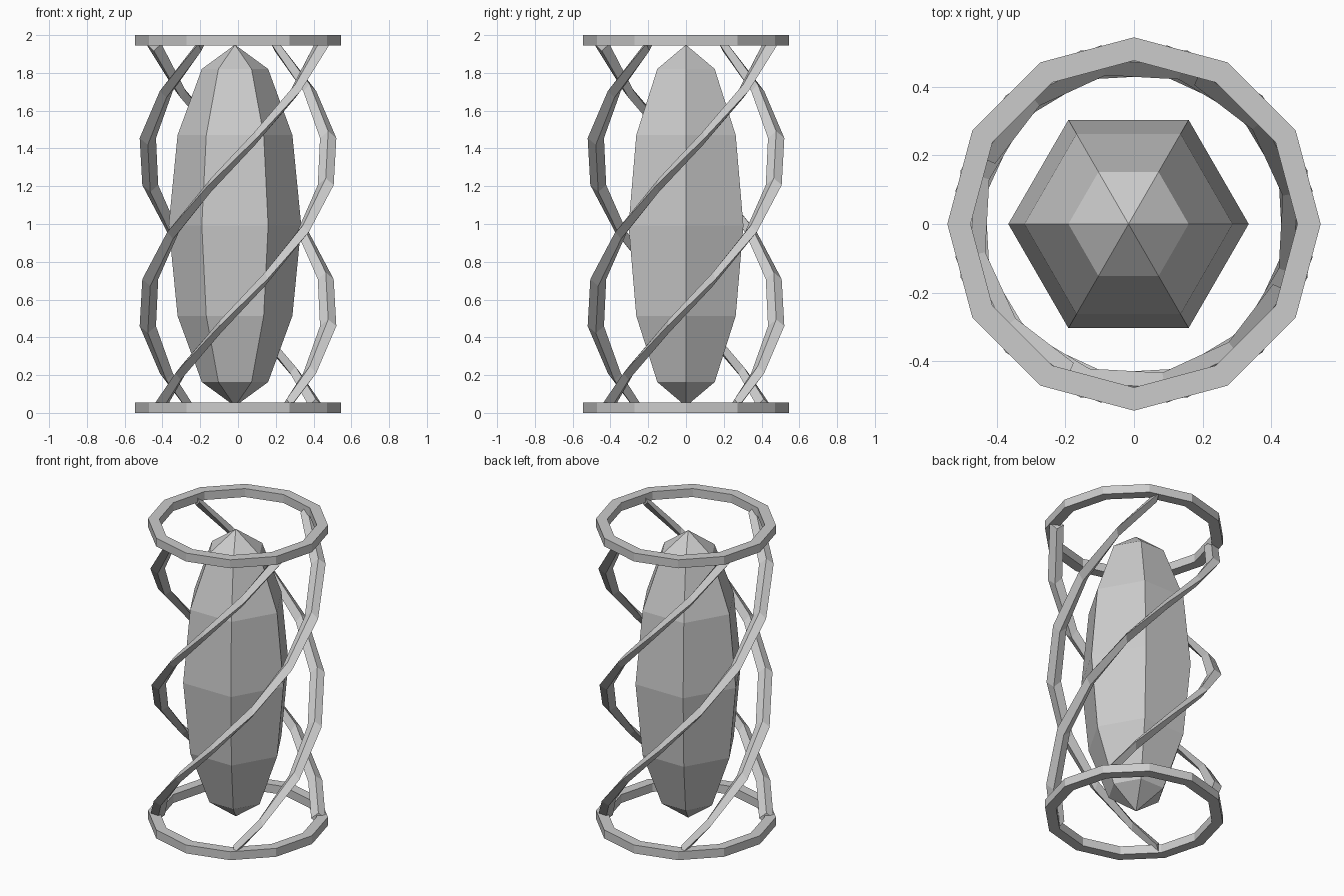
import bpy, bmesh
from math import sin, cos, pi, radians

cube = bpy.data.objects.get("Cube")
if cube:
    bpy.data.objects.remove(cube, do_unlink=True)

grey = bpy.data.materials.new("plain_grey")
grey.use_nodes = True
grey.diffuse_color = (0.6, 0.6, 0.6, 1)
grey.node_tree.nodes["Principled BSDF"].inputs["Base Color"].default_value = (0.6, 0.6, 0.6, 1)


def finish(name, bm):
    """Turn a bmesh into a flat shaded grey object."""
    bmesh.ops.remove_doubles(bm, verts=bm.verts, dist=1e-5)
    bmesh.ops.recalc_face_normals(bm, faces=bm.faces)
    mesh = bpy.data.meshes.new(name)
    bm.to_mesh(mesh)
    bm.free()
    mesh.materials.append(grey)
    obj = bpy.data.objects.new(name, mesh)
    bpy.context.collection.objects.link(obj)
    return obj


def loft(bm, sections, loop=False, caps=False):
    """Skin a list of closed cross-sections."""
    rows = [[bm.verts.new(p) for p in s] for s in sections]
    pairs = list(zip(rows, rows[1:]))
    if loop:
        pairs.append((rows[-1], rows[0]))
    for a, b in pairs:
        n = len(a)
        for i in range(n):
            j = (i + 1) % n
            bm.faces.new((a[i], a[j], b[j], b[i]))
    if caps:
        bm.faces.new(rows[0])
        bm.faces.new(rows[-1])


def polar(radius, angle, z):
    return (radius * sin(angle), -radius * cos(angle), z)


# End rings: rectangular section swept round twelve sides
def make_ring(name, z0, z1):
    inner, outer = 0.477, 0.545
    section = [(inner, z0), (outer, z0), (outer, z1), (inner, z1)]
    bm = bmesh.new()
    loft(bm, [[polar(r, i * pi / 6, z) for r, z in section] for i in range(12)], loop=True)
    finish(name, bm)


make_ring("bottom_ring", 0, 0.056)
make_ring("top_ring", 1.944, 2)

# Central six-sided crystal with pointed ends
bm = bmesh.new()
sections = []
for k in range(1, 6):
    a = k * pi / 6
    sections.append([polar(0.351 * sin(a), i * pi / 3 + pi / 6, 0.992 - 0.957 * cos(a))
                     for i in range(6)])
loft(bm, sections)
bm.verts.ensure_lookup_table()
rim_ends = [(list(bm.verts)[:6], 0.035), (list(bm.verts)[-6:], 1.949)]
for rim, z in rim_ends:
    tip = bm.verts.new((0, 0, z))
    for i in range(6):
        bm.faces.new((rim[i], rim[(i + 1) % 6], tip))
crystal = finish("crystal", bm)
crystal.location.x = -0.016

# Four spiral strands with a diamond section
levels = [0.037] + [0.21 + 0.249 * k for k in range(8)]
diamond = [(0.044, 0), (0, 0.036), (-0.044, 0), (0, -0.036)]
for s in range(4):
    bm = bmesh.new()
    sections = []
    for z in levels:
        angle = radians(45 + 112 * (z - 0.957) + 90 * s)
        sections.append([polar(0.486 + dr, angle, z + dz) for dr, dz in diamond])
    loft(bm, sections, caps=True)
    finish(f"spiral_strand_{s + 1}", bm)
